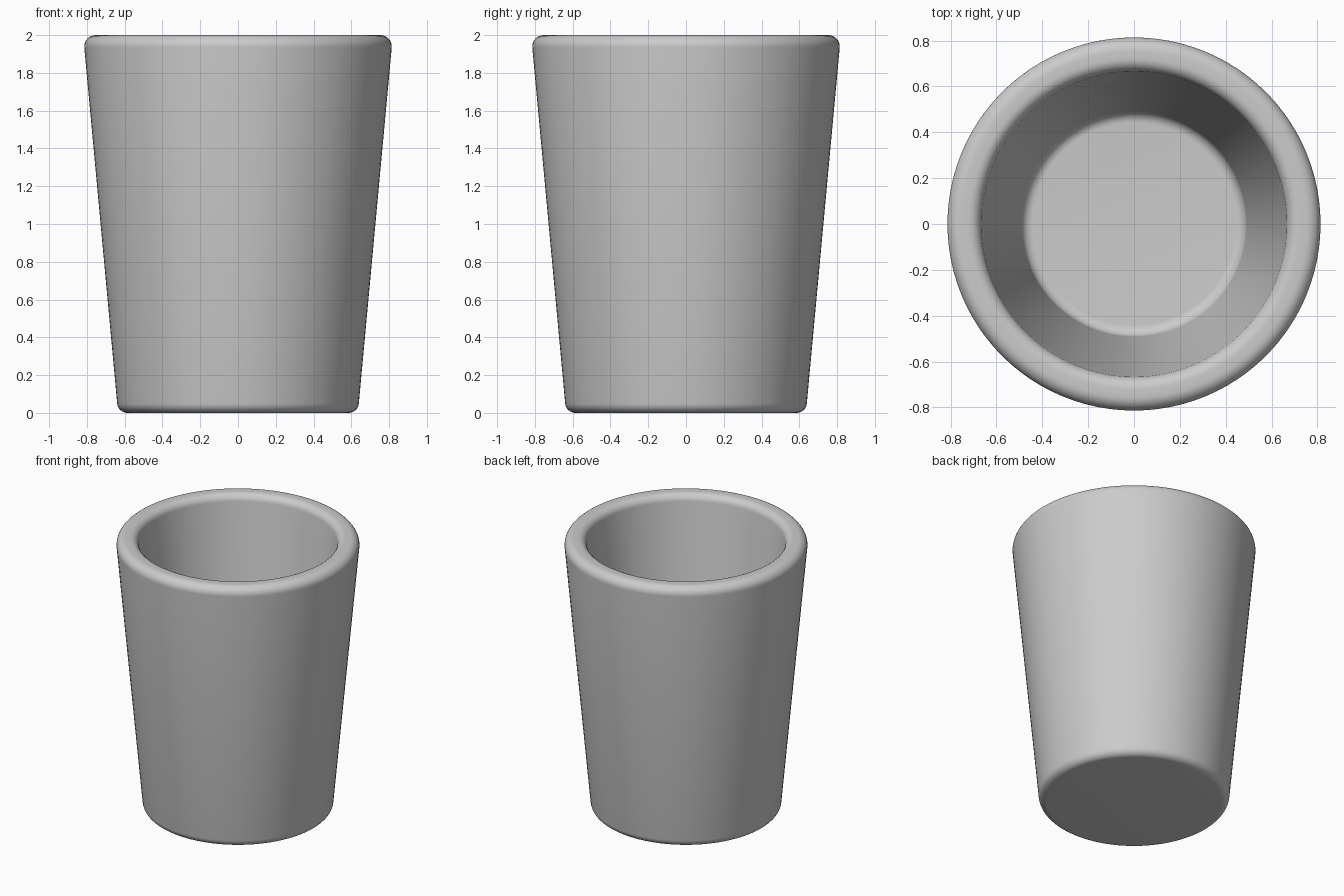
import bpy, bmesh, math
from mathutils import Vector

if "Cube" in bpy.data.objects:
    bpy.data.objects.remove(bpy.data.objects["Cube"])

SEGMENTS = 96

def rounded(points, radii, steps=8):
    """Replace profile corners with tangent arcs-like fillets."""
    out = []
    for i, (p, r) in enumerate(zip(points, radii)):
        p = Vector(p)
        if r == 0:
            out.append(p)
            continue
        a = (Vector(points[i - 1]) - p).normalized()
        b = (Vector(points[i + 1]) - p).normalized()
        half = a.angle(b) / 2
        t = r / math.tan(half)
        centre = p + (a + b).normalized() * (r / math.sin(half))
        u, v = p + a * t - centre, p + b * t - centre
        sweep = u.angle(v)
        for k in range(steps + 1):
            f = k / steps
            out.append(centre + (u * math.sin((1 - f) * sweep) + v * math.sin(f * sweep)) / math.sin(sweep))
    return out

# Cup cross-section: base, outer wall, rim, inner wall, floor
profile = rounded(
    [(0, 0), (0.635, 0), (0.82, 2), (0.672, 2), (0.487, 0.14), (0, 0.14)],
    [0, 0.055, 0.06, 0.055, 0.05, 0])

# Cup body: spin the cross-section around z
bm = bmesh.new()
verts = [bm.verts.new((p.x, 0, p.y)) for p in profile]
edges = [bm.edges.new(pair) for pair in zip(verts, verts[1:])]
bmesh.ops.spin(bm, geom=verts + edges, cent=(0, 0, 0), axis=(0, 0, 1),
               angle=math.tau, steps=SEGMENTS, use_duplicate=False)
bmesh.ops.remove_doubles(bm, verts=bm.verts, dist=1e-4)
bmesh.ops.recalc_face_normals(bm, faces=bm.faces)
mesh = bpy.data.meshes.new("cup")
bm.to_mesh(mesh)
bm.free()
cup = bpy.data.objects.new("cup", mesh)
bpy.context.collection.objects.link(cup)
bpy.context.view_layer.objects.active = cup
cup.select_set(True)
bpy.ops.object.shade_smooth_by_angle(angle=math.radians(30))
